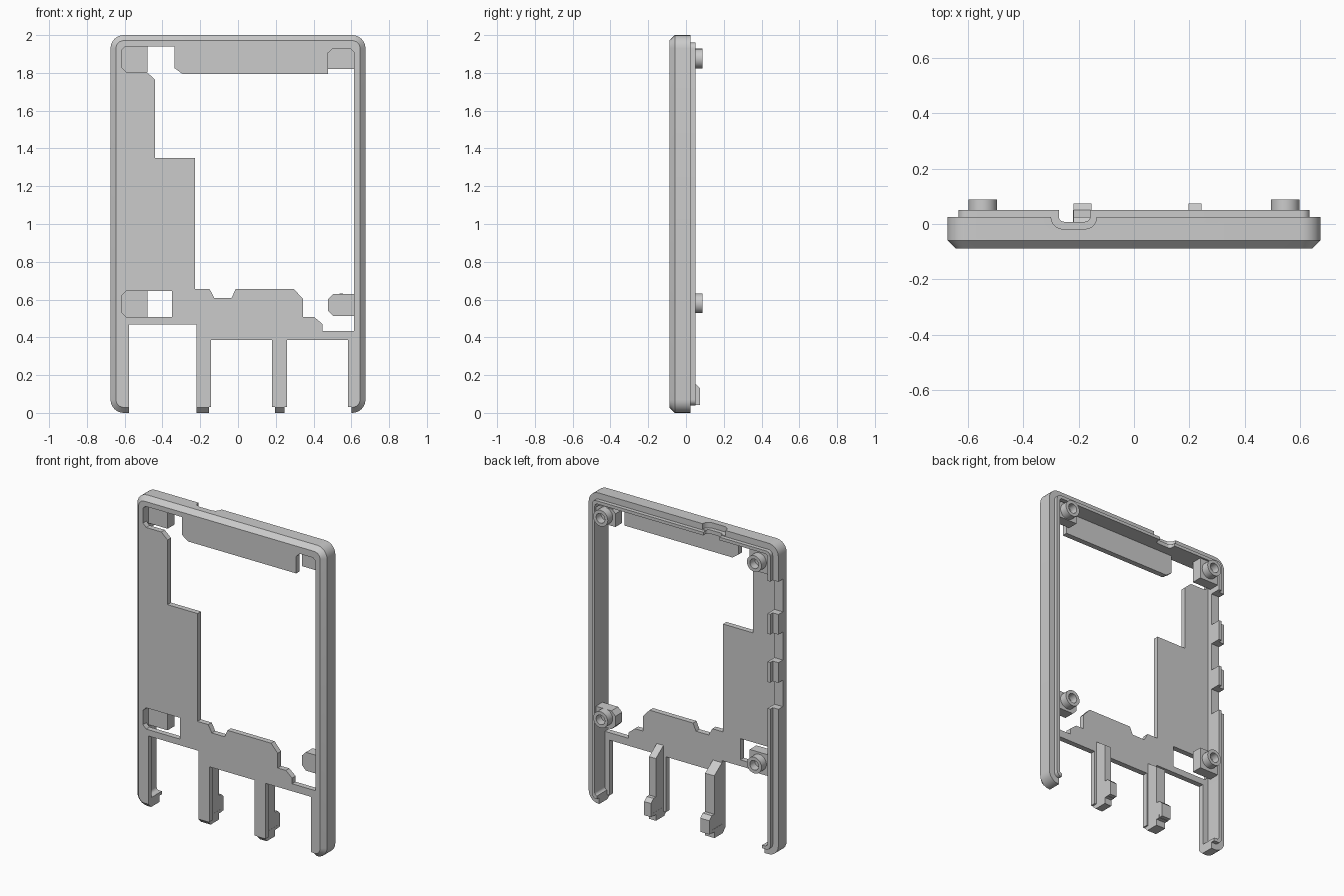
import bpy, bmesh, math

if "Cube" in bpy.data.objects:
    bpy.data.objects.remove(bpy.data.objects["Cube"])

FRONT, PLATE_BACK, LEDGE, LIP, TOP = -0.088, -0.053, 0.025, 0.05, 0.088


def finish(name, bm):
    bmesh.ops.recalc_face_normals(bm, faces=bm.faces)
    me = bpy.data.meshes.new(name)
    bm.to_mesh(me)
    bm.free()
    ob = bpy.data.objects.new(name, me)
    bpy.context.collection.objects.link(ob)
    return ob


def extrude(name, pts, axis, a, b):
    """Extrude a 2D outline along y (outline is x,z), z (x,y) or x (y,z)."""
    place = {'y': lambda p, d: (p[0], d, p[1]),
             'z': lambda p, d: (p[0], p[1], d),
             'x': lambda p, d: (d, p[0], p[1])}[axis]
    bm = bmesh.new()
    lo = [bm.verts.new(place(p, a)) for p in pts]
    hi = [bm.verts.new(place(p, b)) for p in pts]
    bm.faces.new(lo)
    bm.faces.new(hi)
    for i in range(len(pts)):
        j = (i + 1) % len(pts)
        bm.faces.new((lo[i], lo[j], hi[j], hi[i]))
    return finish(name, bm)


def box(name, x0, x1, y0, y1, z0, z1):
    return extrude(name, [(x0, z0), (x1, z0), (x1, z1), (x0, z1)], 'y', y0, y1)


def loft_ring(name, loops):
    """Join equal-length loops into a closed ring."""
    bm = bmesh.new()
    rows = [[bm.verts.new(p) for p in lp] for lp in loops]
    n = len(rows[0])
    for k, row in enumerate(rows):
        nxt = rows[(k + 1) % len(rows)]
        for i in range(n):
            j = (i + 1) % n
            bm.faces.new((row[i], row[j], nxt[j], nxt[i]))
    return finish(name, bm)


def rounded(inset, seg=6):
    """Rounded rectangle outline (x,z) of the frame, moved inward by inset."""
    r = max(0.07 - inset, 0.02)
    hx, hz = 0.675 - inset - r, 1.0 - inset - r
    pts = []
    for c, (sx, sz) in enumerate([(1, 1), (-1, 1), (-1, -1), (1, -1)]):
        for k in range(seg + 1):
            t = math.pi / 2 * (c + k / seg)
            pts.append((sx * hx + r * math.cos(t), 1 + sz * hz + r * math.sin(t)))
    return pts


def cut(ob, cutters):
    for c in cutters:
        m = ob.modifiers.new("cut", 'BOOLEAN')
        m.operation, m.solver, m.object = 'DIFFERENCE', 'EXACT', c
        bpy.context.view_layer.update()
        with bpy.context.temp_override(object=ob, active_object=ob):
            bpy.ops.object.modifier_apply(modifier=m.name)
        bpy.data.objects.remove(c)


def smooth(ob):
    bpy.ops.object.select_all(action='DESELECT')
    ob.select_set(True)
    bpy.context.view_layer.objects.active = ob
    bpy.ops.object.shade_smooth_by_angle(angle=math.radians(28))


# Outer frame: chamfered front, stepped lip at the back
section = [(0.029, FRONT), (0, -0.059), (0, LEDGE), (0.04, LEDGE),
           (0.04, LIP), (0.06, LIP), (0.06, FRONT)]
frame = loft_ring("frame", [[(x, y, z) for x, z in rounded(i)] for i, y in section])
cutters = [box("gap", a, b, -0.2, 0.2, -0.1, 0.15)
           for a, b in [(-0.577, -0.22), (-0.153, 0.196), (0.246, 0.6)]]
# side wall notches
cutters += [box("notch", -0.8, -0.6, -0.02, 0.2, a, b)
            for a, b in [(1.56, 1.77), (1.25, 1.43), (0.95, 1.12)]]
# cable notch in the top edge: narrow throat with a flared outer mouth
def notch(x0, x1, yb, r):
    arc = [math.pi / 2 * k / 5 for k in range(6)]
    left = [(x0 + r - r * math.cos(t), yb + r - r * math.sin(t)) for t in arc]
    right = [(x1 - r + r * math.cos(t), yb + r - r * math.sin(t)) for t in reversed(arc)]
    return [(x0, 0.2)] + left + right + [(x1, 0.2)]
cutters += [extrude("throat", notch(-0.272, -0.158, 0.008, 0.02), 'z', 1.9, 2.1),
            extrude("mouth", notch(-0.3, -0.135, -0.018, 0.042), 'z', 1.965, 2.1)]
cut(frame, cutters)
smooth(frame)

# Front plate with windows and bottom openings
outline = [(x, z if z > 1 else z - 0.03) for x, z in rounded(0.06)]
plate = extrude("front_plate", outline, 'y', FRONT, PLATE_BACK)
window = [(-0.336, 1.945), (-0.336, 1.825), (-0.294, 1.795), (0.476, 1.795),
          (0.476, 1.905), (0.5, 1.928), (0.595, 1.928), (0.62, 1.905),
          (0.62, 0.434), (0.447, 0.434), (0.447, 0.471), (0.402, 0.508),
          (0.344, 0.508), (0.344, 0.603), (0.297, 0.655), (-0.013, 0.655),
          (-0.034, 0.608), (-0.125, 0.608), (-0.15, 0.655), (-0.227, 0.655),
          (-0.227, 1.349), (-0.44, 1.349), (-0.44, 1.765), (-0.484, 1.805),
          (-0.592, 1.805), (-0.62, 1.832), (-0.62, 1.918), (-0.592, 1.945)]
small = [(-0.35, 0.508), (-0.35, 0.645), (-0.592, 0.645),
         (-0.62, 0.618), (-0.62, 0.535), (-0.592, 0.508)]
openings = [(-0.577, -0.22, 0.468), (-0.143, 0.18, 0.386), (0.259, 0.582, 0.386)]
cut(plate, [extrude("w", window, 'y', -0.2, 0.2), extrude("s", small, 'y', -0.2, 0.2)]
    + [box("o", a, b, -0.2, 0.2, -0.1, h) for a, b, h in openings])

# Two ribbed prongs with a sloped top and a clip at the bottom
prong = [(-0.06, 0.03), (-0.059, 0.0), (LEDGE, 0.0), (LEDGE, 0.042), (0.075, 0.042),
         (0.075, 0.13), (0.05, 0.153), (LEDGE, 0.153), (LEDGE, 0.40), (-0.06, 0.47)]
prong[0:2] = [(FRONT + 0.001, 0.03), (-0.059, 0.0)]
prong[-1:] = [(-0.06, 0.46), (-0.06, 0.38), (FRONT + 0.001, 0.38)]
for side, a, b in [("left", -0.219, -0.154), ("right", 0.197, 0.245)]:
    extrude(side + "_prong", prong, 'x', a, b)

# Corner bosses carrying hollow screw standoffs
bosses = {
    "top_left": [(-0.62, 1.805), (-0.48, 1.805), (-0.48, 1.945), (-0.62, 1.945)],
    "bottom_left": [(-0.62, 0.508), (-0.48, 0.508), (-0.48, 0.645), (-0.62, 0.645)],
    "top_right": [(0.476, 1.82), (0.62, 1.82), (0.62, 1.905), (0.595, 1.928),
                  (0.5, 1.928), (0.476, 1.905)],
    "bottom_right": [(0.476, 0.54), (0.504, 0.512), (0.62, 0.512), (0.62, 0.63),
                     (0.504, 0.63), (0.476, 0.602)]}
for name, pts in bosses.items():
    extrude(name + "_boss", pts, 'y', -0.03, 0.038)
    cx = -0.547 if "left" in name else 0.547
    cz = 1.876 if "top" in name else 0.58
    tube = [[(cx + r * math.cos(t), y, cz + r * math.sin(t))
             for t in (math.tau * k / 24 for k in range(24))]
            for r, y in [(0.052, 0.03), (0.052, TOP), (0.031, TOP), (0.031, 0.03)]]
    smooth(loft_ring(name + "_standoff", tube))
